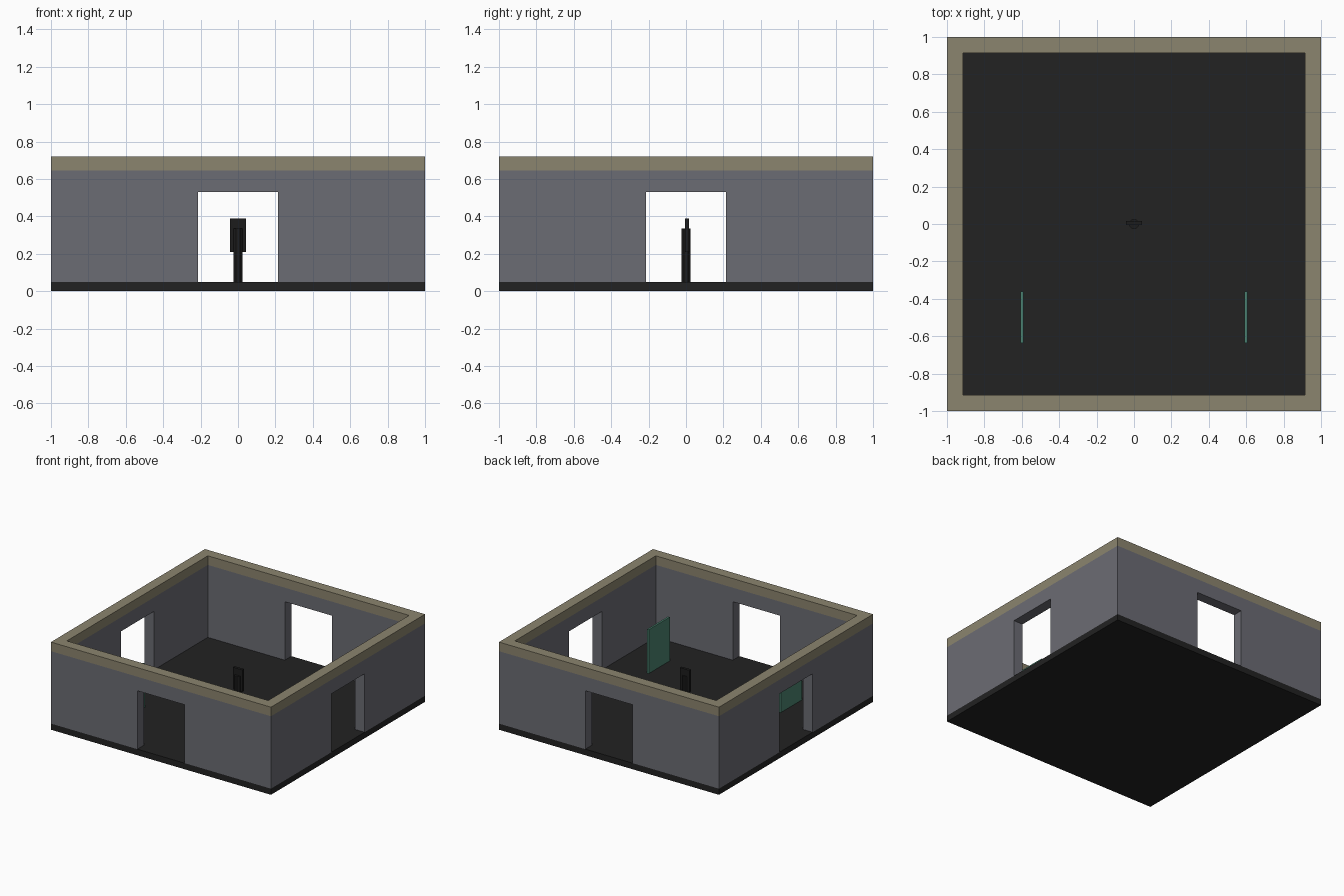
import bpy, bmesh, math
from mathutils import Matrix, Vector

if "Cube" in bpy.data.objects:
    bpy.data.objects.remove(bpy.data.objects["Cube"])


def material(name, rgb):
    m = bpy.data.materials.new(name)
    m.diffuse_color = (*rgb, 1)
    m.use_nodes = True
    m.node_tree.nodes["Principled BSDF"].inputs["Base Color"].default_value = m.diffuse_color
    return m


WALL = material("slate grey", (0.148, 0.15, 0.173))
TRIM = material("warm stone", (0.26, 0.232, 0.157))
DARK = material("charcoal", (0.016, 0.016, 0.016))
BLACK = material("near black", (0.012, 0.012, 0.012))
GREEN = material("green glass", (0.07, 0.225, 0.16))

T = 0.085            # wall thickness
FLOOR, WALL_TOP, TOP = 0.05, 0.645, 0.72
DOOR_W, DOOR_TOP = 0.215, 0.53


def finish(name, bm, mat):
    bmesh.ops.recalc_face_normals(bm, faces=bm.faces)
    me = bpy.data.meshes.new(name)
    bm.to_mesh(me)
    bm.free()
    me.materials.append(mat)
    ob = bpy.data.objects.new(name, me)
    bpy.context.collection.objects.link(ob)
    return ob


def box(name, lo, hi, mat):
    lo, hi = Vector(lo), Vector(hi)
    bm = bmesh.new()
    bmesh.ops.create_cube(bm, size=1, matrix=Matrix.Translation((lo + hi) / 2)
                          @ Matrix.Diagonal((*(hi - lo), 1)))
    return finish(name, bm, mat)


def mitred_ring(name, outline, mat):
    """Elevation outline of one side, given thickness and repeated on four sides."""
    bm = bmesh.new()
    n = len(outline)
    for k in range(4):
        rot = Matrix.Rotation(k * math.pi / 2, 3, 'Z')
        outer = [bm.verts.new(rot @ Vector((x, -1, z))) for x, z in outline]
        inner = [bm.verts.new(rot @ Vector((max(-1 + T, min(1 - T, x)), -1 + T, z)))
                 for x, z in outline]
        bm.faces.new(outer)
        bm.faces.new(inner[::-1])
        for i in range(n):
            j = (i + 1) % n
            if outline[i][0] == outline[j][0] and abs(outline[i][0]) == 1:
                continue     # mitred corner stays open and is welded
            bm.faces.new((outer[i], inner[i], inner[j], outer[j]))
    bmesh.ops.remove_doubles(bm, verts=bm.verts, dist=1e-4)
    return finish(name, bm, mat)


# floor slab
box("floor", (-1, -1, 0), (1, 1, FLOOR), DARK)

# four walls with a doorway in each
mitred_ring("walls", [(-1, FLOOR), (-DOOR_W, FLOOR), (-DOOR_W, DOOR_TOP),
                      (DOOR_W, DOOR_TOP), (DOOR_W, FLOOR), (1, FLOOR),
                      (1, WALL_TOP), (-1, WALL_TOP)], WALL)

# coping along the wall tops
mitred_ring("wall_trim", [(-1, WALL_TOP), (1, WALL_TOP), (1, TOP), (-1, TOP)], TRIM)

# central post with sign plate
bm = bmesh.new()
bmesh.ops.create_cone(bm, cap_ends=True, segments=8, radius1=0.027, radius2=0.027,
                      depth=0.285, matrix=Matrix.Translation((0, 0, FLOOR + 0.1425))
                      @ Matrix.Rotation(math.pi / 8, 4, 'Z'))
finish("post", bm, BLACK)
box("sign_plate", (-0.043, -0.006, 0.21), (0.043, 0.016, 0.39), BLACK)

# two standing green panels
for side, s in (("left", -1), ("right", 1)):
    box(side + "_panel", (s * 0.6 - 0.008, -0.635, FLOOR), (s * 0.6 + 0.008, -0.362, 0.41), GREEN)
